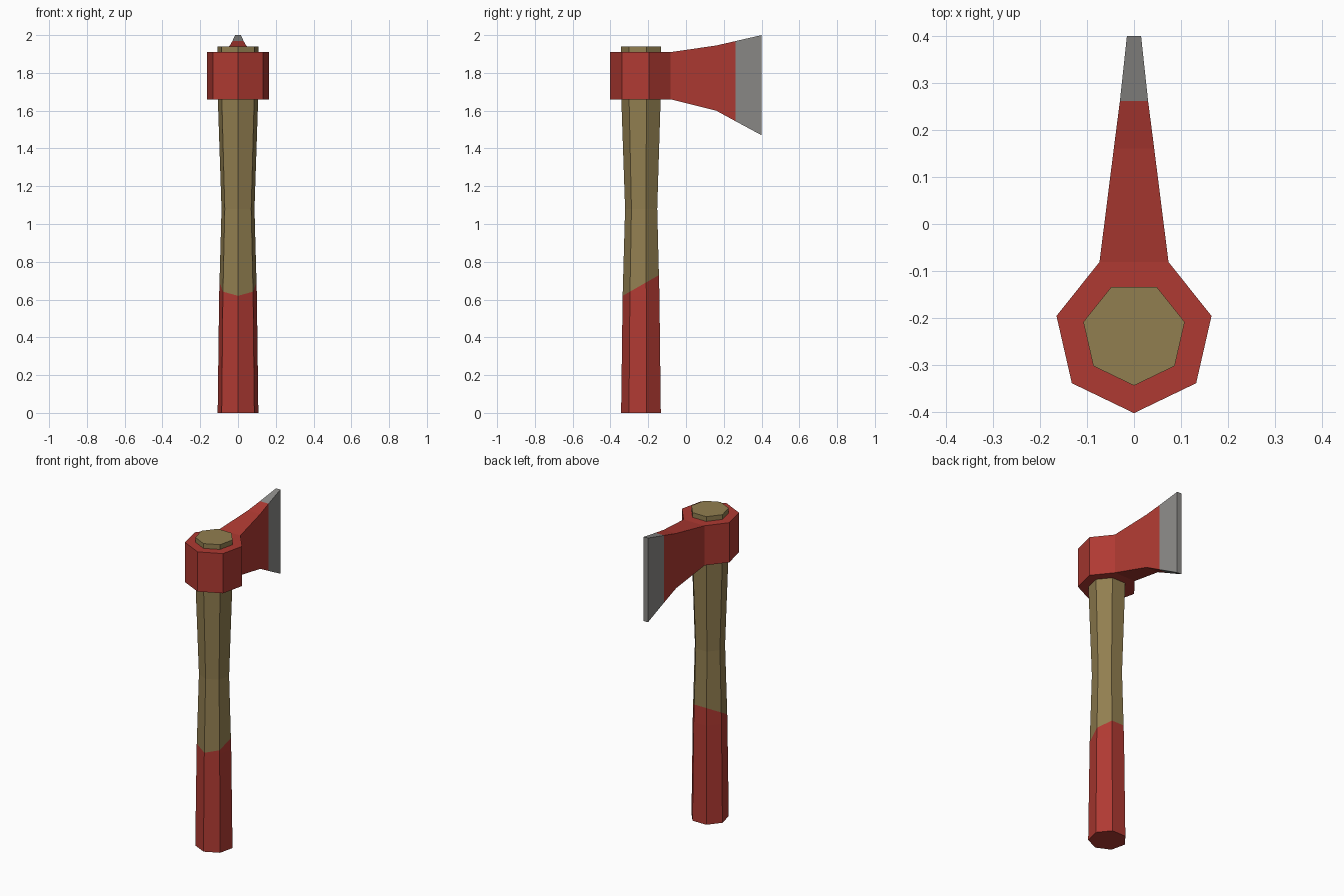
import bpy, bmesh, math
from mathutils import Vector

if "Cube" in bpy.data.objects:
    bpy.data.objects.remove(bpy.data.objects["Cube"])


def material(name, rgb):
    m = bpy.data.materials.new(name)
    m.diffuse_color = (*rgb, 1)
    m.use_nodes = True
    m.node_tree.nodes["Principled BSDF"].inputs["Base Color"].default_value = m.diffuse_color
    return m


red = material("red paint", (0.43, 0.042, 0.032))
wood = material("wood", (0.283, 0.209, 0.08))
steel = material("steel", (0.26, 0.255, 0.245))
CENTRE_Y = -0.233


def loft(bm, rings, sides=7):
    """Seven-sided column from (z, radius) rings, one corner facing the front."""
    loops = []
    for z, r in rings:
        angles = [-math.pi / 2 + 2 * math.pi * i / sides for i in range(sides)]
        loops.append([bm.verts.new((r * math.cos(a), CENTRE_Y + r * math.sin(a), z))
                      for a in angles])
    for lo, hi in zip(loops, loops[1:]):
        for i in range(sides):
            j = (i + 1) % sides
            bm.faces.new((lo[i], lo[j], hi[j], hi[i]))
    bm.faces.new(loops[0][::-1])
    bm.faces.new(loops[-1])
    bm.normal_update()


def finish(bm, name, mats):
    bmesh.ops.recalc_face_normals(bm, faces=bm.faces)
    me = bpy.data.meshes.new(name)
    bm.to_mesh(me)
    bm.free()
    for m in mats:
        me.materials.append(m)
    ob = bpy.data.objects.new(name, me)
    bpy.context.collection.objects.link(ob)
    return ob


# Handle: waisted shaft, dipped in red paint below a slanted line
bm = bmesh.new()
loft(bm, [(0, 0.1105), (0.62, 0.1025), (1.08, 0.0895), (1.66, 0.1095), (1.94, 0.1105)])
dip_point = Vector((0, -0.335, 0.62))
dip_normal = Vector((0, -0.57, 1)).normalized()
bmesh.ops.bisect_plane(bm, geom=bm.verts[:] + bm.edges[:] + bm.faces[:],
                       plane_co=dip_point, plane_no=dip_normal)
for f in bm.faces:
    f.material_index = int((f.calc_center_median() - dip_point).dot(dip_normal) < 0)
finish(bm, "handle", [wood, red])

# Axe head: seven-sided collar with its back face drawn out into the blade
bm = bmesh.new()
loft(bm, [(1.66, 0.169), (1.91, 0.169)])
face = max(bm.faces, key=lambda f: f.normal.y)
# y, half thickness, bottom z, top z
for y, half, bottom, top in [(0.16, 0.043, 1.60, 1.945),
                             (0.261, 0.030, 1.545, 1.968),
                             (0.40, 0.015, 1.47, 2.0)]:
    out = bmesh.ops.extrude_face_region(bm, geom=[face])["geom"]
    bmesh.ops.delete(bm, geom=[face], context='FACES_ONLY') if face.is_valid and face not in out else None
    face = next(g for g in out if isinstance(g, bmesh.types.BMFace))
    for v in face.verts:
        v.co = (math.copysign(half, v.co.x), y, top if v.co.z > 1.785 else bottom)
for f in bm.faces:
    f.material_index = int(f.calc_center_median().y > 0.262)
finish(bm, "axe_head", [red, steel])
